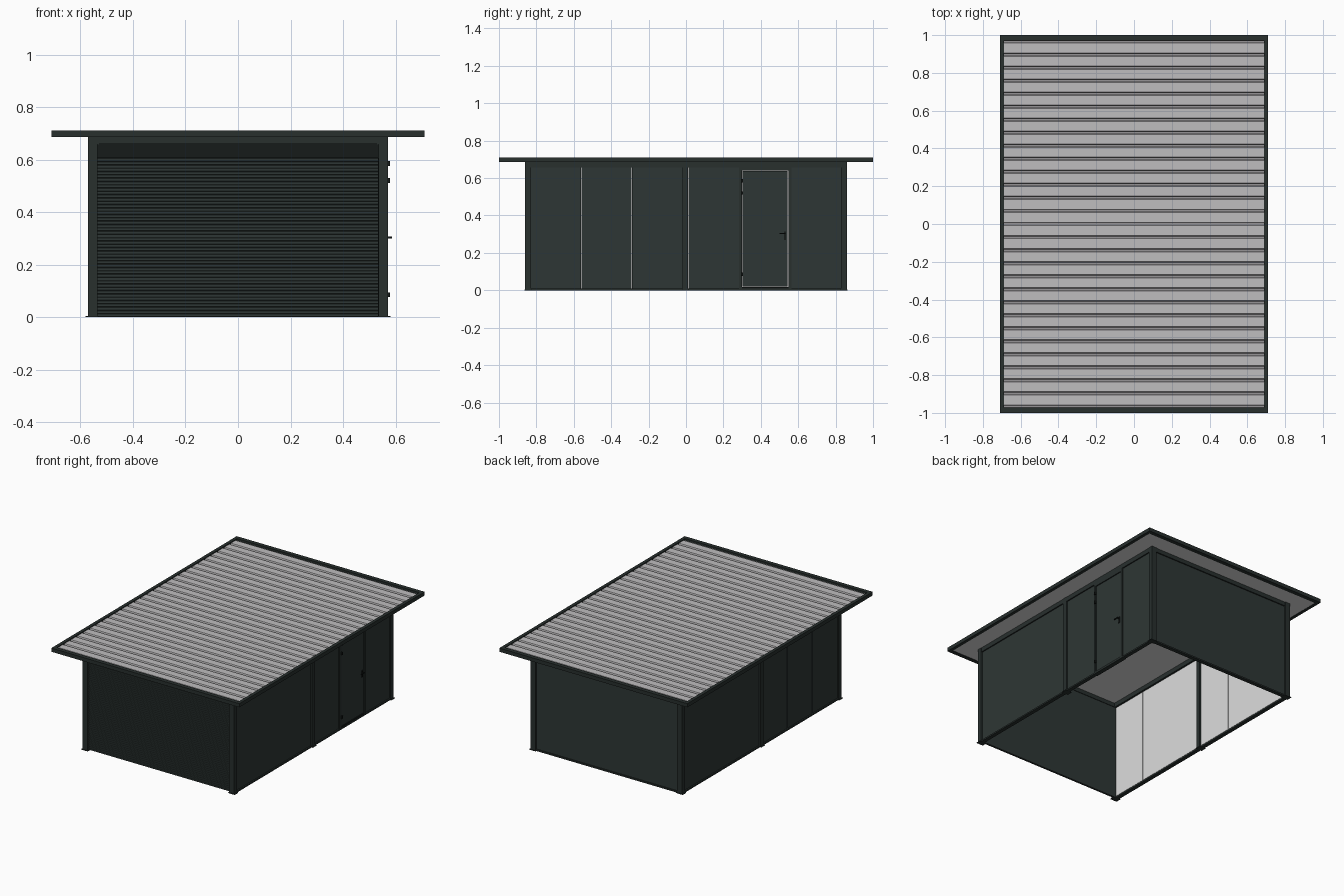
import bpy, bmesh

if "Cube" in bpy.data.objects:
    bpy.data.objects.remove(bpy.data.objects["Cube"])

def material(name, rgb):
    m = bpy.data.materials.new(name)
    m.diffuse_color = (*rgb, 1)
    m.use_nodes = True
    m.node_tree.nodes["Principled BSDF"].inputs["Base Color"].default_value = m.diffuse_color
    return m

DARK = material("anthracite", (0.027, 0.037, 0.035))
FRAME = material("frame_anthracite", (0.021, 0.029, 0.027))
BLACK = material("near_black", (0.008, 0.011, 0.010))
WHITE = material("light_lining", (0.72, 0.72, 0.72))
ROOF = material("roof_grey", (0.52, 0.51, 0.52))

def mesh_object(name, bm, mat):
    bmesh.ops.recalc_face_normals(bm, faces=bm.faces)
    me = bpy.data.meshes.new(name)
    bm.to_mesh(me)
    bm.free()
    me.materials.append(mat)
    ob = bpy.data.objects.new(name, me)
    bpy.context.collection.objects.link(ob)
    return ob

def box(name, x, y, z, mat):
    bm = bmesh.new()
    bmesh.ops.create_cube(bm, size=1)
    for v in bm.verts:
        v.co = [r[0] + (c + 0.5) * (r[1] - r[0]) for r, c in zip((x, y, z), v.co)]
    return mesh_object(name, bm, mat)

def strip(name, profile, x0, x1, mat):
    """Sweep a (y, z) profile along x."""
    bm = bmesh.new()
    a = [bm.verts.new((x0, y, z)) for y, z in profile]
    b = [bm.verts.new((x1, y, z)) for y, z in profile]
    for i in range(len(a) - 1):
        bm.faces.new((a[i], b[i], b[i + 1], a[i + 1]))
    ob = mesh_object(name, bm, mat)
    return ob

def span(s, a, b):
    return tuple(sorted((s * a, s * b)))

TOP = 0.69

# posts with small foot plates, top and bottom rails on both long sides
for s, side in ((1, "right"), (-1, "left")):
    for i, (a, b) in enumerate(((-0.86, -0.83), (-0.018, 0.012), (0.83, 0.86))):
        box(f"{side}_post_{i}", span(s, 0.535, 0.572), (a, b), (0, TOP), FRAME)
        box(f"{side}_foot_{i}", span(s, 0.53, 0.58), (a - 0.004, b + 0.004), (0, 0.004), FRAME)
    box(f"{side}_top_rail", span(s, 0.53, 0.57), (-0.85, 0.85), (0.657, TOP), FRAME)
    box(f"{side}_bottom_rail", span(s, 0.545, 0.571), (-0.85, 0.85), (0, 0.01), FRAME)

    # outer wall panels, with narrow seams
    cuts = ((-0.83, -0.56), (-0.56, -0.29), (-0.29, -0.018),
            (0.012, 0.285), (0.285, 0.56), (0.56, 0.83))
    for i, (a, b) in enumerate(cuts):
        if s == 1 and i == 4:
            continue
        box(f"{side}_panel_{i}", span(s, 0.55, 0.562), (a + 0.001, b - 0.001), (0.01, 0.658), DARK)
        box(f"{side}_lining_{i}", span(s, 0.543, 0.549), (a + 0.001, b - 0.001), (0.01, 0.658), WHITE)

# side door: frame, leaf, hinges, handle
for nm, y in (("hinge", (0.283, 0.300)), ("lock", (0.547, 0.563))):
    box(f"side_door_jamb_{nm}", (0.54, 0.57), y, (0.0, 0.658), FRAME)
box("side_door_head", (0.54, 0.57), (0.30, 0.547), (0.64, 0.658), FRAME)
box("side_door_sill", (0.54, 0.57), (0.30, 0.547), (0.0, 0.018), BLACK)
box("side_door_leaf", (0.546, 0.566), (0.303, 0.544), (0.02, 0.637), DARK)
for z in (0.085, 0.52, 0.585):
    box("side_door_hinge", (0.566, 0.579), (0.295, 0.306), (z - 0.009, z + 0.009), BLACK)
box("side_door_lock_plate", (0.566, 0.571), (0.523, 0.535), (0.27, 0.315), BLACK)
box("side_door_handle_neck", (0.57, 0.583), (0.526, 0.532), (0.30, 0.306), BLACK)
box("side_door_handle", (0.58, 0.586), (0.50, 0.532), (0.30, 0.306), BLACK)

# front: ribbed sectional door in a frame
n, h = 48, 0.605 / 48
ribs = [(-0.838, 0.0)]
for i in range(n):
    z = i * h
    ribs += [(-0.841, z + 0.0015), (-0.841, z + h - 0.0015), (-0.838, z + h)]
strip("garage_door_face", ribs, -0.55, 0.535, DARK)
box("garage_door_core", (-0.55, 0.55), (-0.837, -0.825), (0, 0.657), DARK)
box("garage_door_lintel", (-0.55, 0.55), (-0.845, -0.838), (0.605, 0.66), BLACK)
box("garage_door_guide", (0.533, 0.55), (-0.85, -0.838), (0, 0.66), BLACK)
box("front_top_rail", (-0.56, 0.56), (-0.855, -0.825), (0.66, TOP), FRAME)

# back: one flat wall in a thin frame
box("back_wall", (-0.55, 0.55), (0.828, 0.848), (0.008, 0.67), DARK)
box("back_top_rail", (-0.56, 0.56), (0.825, 0.856), (0.66, TOP), FRAME)
box("back_bottom_rail", (-0.56, 0.56), (0.83, 0.856), (0, 0.01), FRAME)

# roof: fascia frame, soffit and corrugated sheet
for s, sx, sy in ((1, "right", "back"), (-1, "left", "front")):
    box(f"{sx}_fascia", span(s, 0.688, 0.71), (-1, 1), (0.685, 0.71), FRAME)
    box(f"{sy}_fascia", (-0.69, 0.69), span(s, 0.972, 1.0), (0.685, 0.71), FRAME)
box("soffit", (-0.69, 0.69), (-0.975, 0.975), (0.687, 0.690), WHITE)

p = 0.069
sheet = [(-0.975, 0.704)]
for k in range(-14, 15):
    y = k * p
    sheet += [(y - 0.009, 0.704), (y - 0.004, 0.692), (y + 0.004, 0.692), (y + 0.009, 0.704)]
sheet = [q for q in sheet if abs(q[0]) <= 0.975] + [(0.976, 0.704)]
strip("roof_sheet", sheet, -0.69, 0.69, ROOF)
